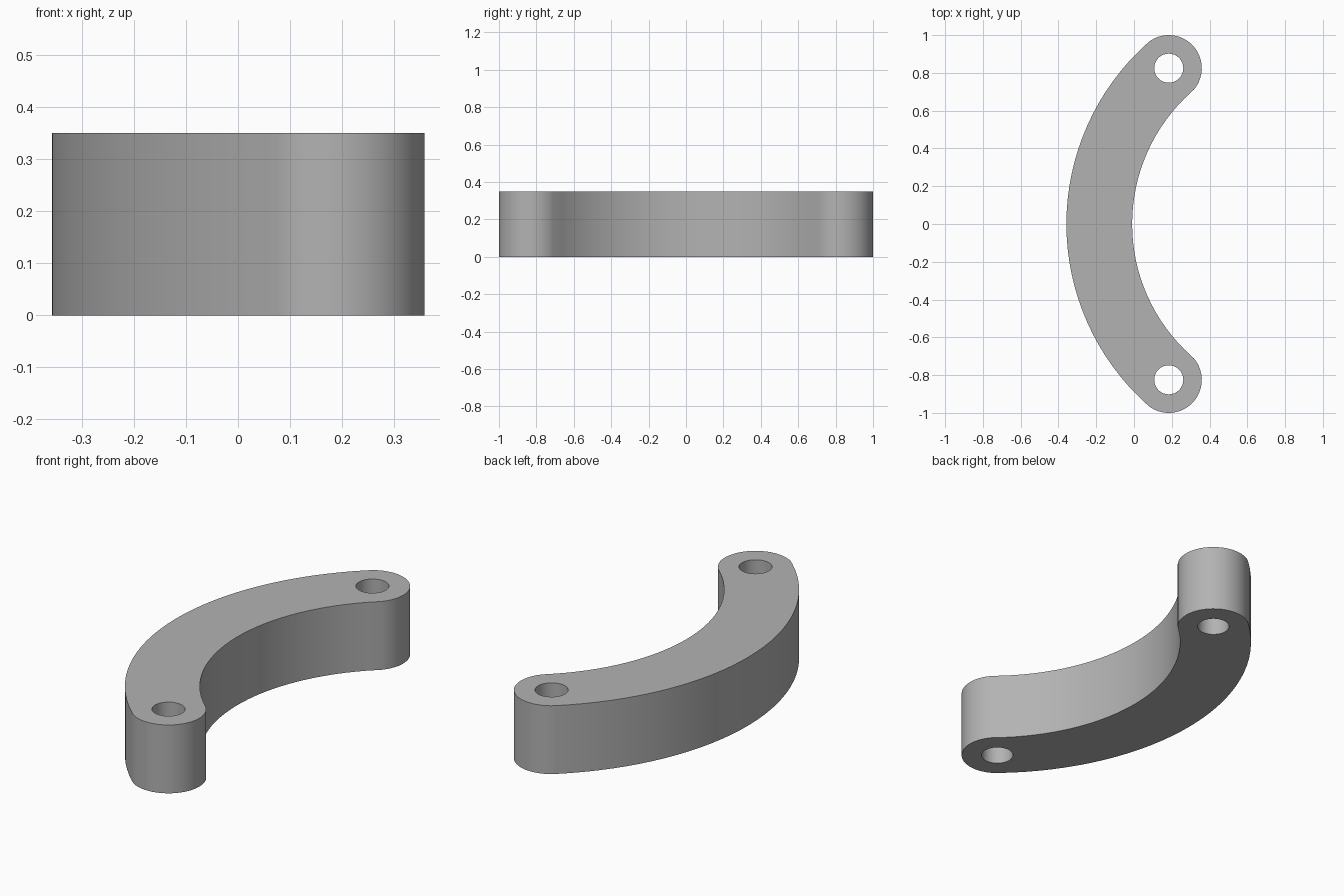
import bpy
import bmesh
from math import atan2, cos, hypot, pi, radians, sin

cube = bpy.data.objects.get("Cube")
if cube:
    bpy.data.objects.remove(cube, do_unlink=True)

HEIGHT = 0.35
HALF_WIDTH = 0.174
END_RADIUS = 0.175
HOLE_RADIUS = 0.077
HOLE_X, HOLE_Y = 0.184, 0.825
ARC_X = 0.925                                  # centre of the bend
MID_RADIUS = hypot(ARC_X - HOLE_X, HOLE_Y)
SPREAD = atan2(HOLE_Y, ARC_X - HOLE_X)         # half the angle of the bend


def arc(cx, cy, radius, start, end, steps):
    """Points along a circular arc, both ends included."""
    angles = [start + (end - start) * i / steps for i in range(steps + 1)]
    return [(cx + radius * cos(a), cy + radius * sin(a)) for a in angles]


def add_loop(curve, points):
    """Add a closed polygon to the flat profile."""
    spline = curve.splines.new("POLY")
    spline.points.add(len(points) - 1)
    for point, (x, y) in zip(spline.points, points):
        point.co = (x, y, 0, 1)
    spline.use_cyclic_u = True


# Outline: outer bend, rounded end, inner bend, rounded end
top, bottom = pi - SPREAD, pi + SPREAD
outline = arc(ARC_X, 0, MID_RADIUS + HALF_WIDTH, top, bottom, 32)
outline += arc(HOLE_X, -HOLE_Y, END_RADIUS, bottom, bottom + pi, 24)[1:-1]
outline += arc(ARC_X, 0, MID_RADIUS - HALF_WIDTH, bottom, top, 32)
outline += arc(HOLE_X, HOLE_Y, END_RADIUS, top - pi, top, 24)[1:-1]

profile = bpy.data.curves.new("link_profile", "CURVE")
profile.dimensions = "2D"
profile.fill_mode = "BOTH"
profile.extrude = HEIGHT / 2
add_loop(profile, outline)

# Pin holes
for side in (-1, 1):
    add_loop(profile, arc(HOLE_X, side * HOLE_Y, HOLE_RADIUS, 0, 2 * pi, 32)[:-1])

# Turn the extruded profile into a welded solid standing on the ground
helper = bpy.data.objects.new("link_profile", profile)
bpy.context.collection.objects.link(helper)
bpy.context.view_layer.update()
mesh = bpy.data.meshes.new_from_object(
    helper.evaluated_get(bpy.context.evaluated_depsgraph_get()))
bpy.data.objects.remove(helper, do_unlink=True)

bm = bmesh.new()
bm.from_mesh(mesh)
bmesh.ops.remove_doubles(bm, verts=bm.verts, dist=0.0005)
bmesh.ops.translate(bm, verts=bm.verts, vec=(0, 0, HEIGHT / 2))
bmesh.ops.recalc_face_normals(bm, faces=bm.faces)
bmesh.ops.dissolve_limit(bm, angle_limit=radians(0.5), verts=bm.verts, edges=bm.edges)
bmesh.ops.triangulate(bm, faces=[f for f in bm.faces if len(f.verts) > 4])
bm.to_mesh(mesh)
bm.free()

# Plain grey material
grey = bpy.data.materials.new("grey")
grey.use_nodes = True
colour = (0.45, 0.45, 0.45, 1)
grey.diffuse_color = colour
grey.node_tree.nodes["Principled BSDF"].inputs["Base Color"].default_value = colour
mesh.materials.clear()
mesh.materials.append(grey)

link = bpy.data.objects.new("curved_link", mesh)
bpy.context.collection.objects.link(link)
bpy.ops.object.select_all(action="DESELECT")
link.select_set(True)
bpy.context.view_layer.objects.active = link
bpy.ops.object.shade_smooth_by_angle(angle=radians(30))
